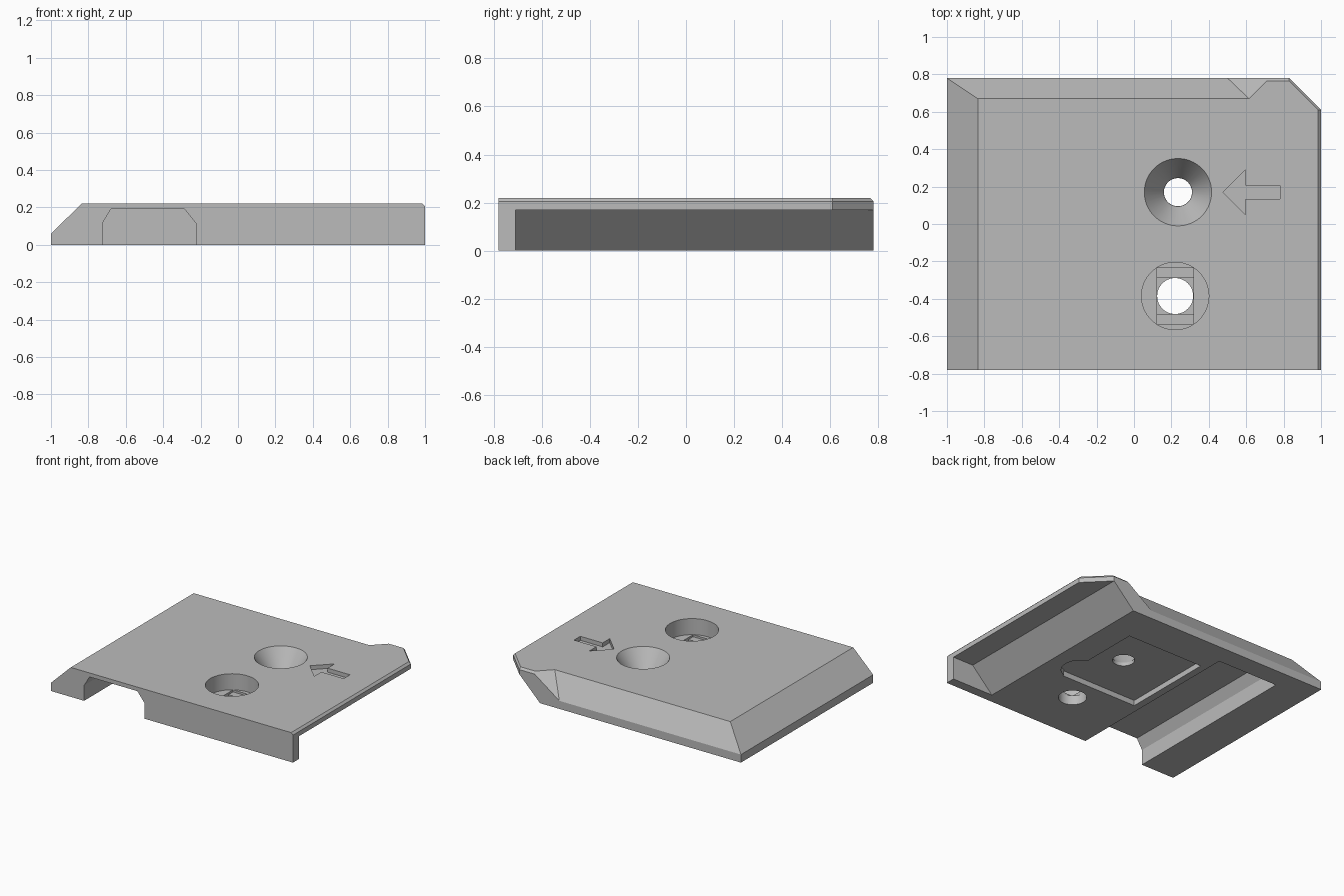
import bpy, bmesh
from mathutils import Vector

if "Cube" in bpy.data.objects:
    bpy.data.objects.remove(bpy.data.objects["Cube"])


def to_object(bm, name):
    bmesh.ops.recalc_face_normals(bm, faces=bm.faces)
    mesh = bpy.data.meshes.new(name)
    bm.to_mesh(mesh)
    bm.free()
    ob = bpy.data.objects.new(name, mesh)
    bpy.context.collection.objects.link(ob)
    return ob


def block(name, lo, hi, planes=()):
    """Box trimmed by planes; each plane is (point, outward normal)."""
    bm = bmesh.new()
    bmesh.ops.create_cube(bm, size=1)
    lo, hi = Vector(lo), Vector(hi)
    for v in bm.verts:
        v.co = (lo + hi) / 2 + v.co * (hi - lo)
    for point, normal in planes:
        bmesh.ops.bisect_plane(bm, geom=bm.verts[:] + bm.edges[:] + bm.faces[:],
                               plane_co=point, plane_no=Vector(normal).normalized(),
                               clear_outer=True)
        bmesh.ops.holes_fill(bm, edges=bm.edges[:])
    return to_object(bm, name)


def round_cutter(name, x, y, z0, z1, r0, r1):
    bm = bmesh.new()
    bmesh.ops.create_cone(bm, cap_ends=True, segments=64,
                          radius1=r0, radius2=r1, depth=z1 - z0)
    bmesh.ops.translate(bm, verts=bm.verts, vec=(x, y, (z0 + z1) / 2))
    return to_object(bm, name)


def prism(name, outline, z0, z1):
    bm = bmesh.new()
    face = bm.faces.new([bm.verts.new((x, y, z0)) for x, y in outline])
    ext = bmesh.ops.extrude_face_region(bm, geom=[face])["geom"]
    bmesh.ops.translate(bm, vec=(0, 0, z1 - z0),
                        verts=[g for g in ext if isinstance(g, bmesh.types.BMVert)])
    return to_object(bm, name)


# Main plate: left bevel, clipped rear corner and fine top edge bevels
TOP, LOW, EDGE, BACK = 0.22, 0.06, 0.205, 0.78
plate = block("mounting_plate", (-1, -BACK, 0), (1, BACK, TOP), [
    ((-1, 0, LOW), (-0.16, 0, 0.165)),
    ((0.83, BACK, 0), (1, 1, 0)),
    ((1, 0, EDGE), (1, 0, 1)),
    ((0, BACK, EDGE), (0, 1, 1)),
    ((0.83, BACK, EDGE), (1, 1, 1)),
])

# Rear bevel, stopping at a slanted flank beside the corner lug
a, b, c = Vector((0.5, BACK, LOW)), Vector((0.615, 0.67, TOP)), Vector((0.725, BACK, TOP))
flank = (b - a).cross(c - a)
if flank.x < 0:
    flank.negate()
cutters = [block("rear_bevel_cut", (-1.3, 0.4, -0.1), (1, 1, 0.5), [
    (a, (0, -0.16, -0.11)), (a, flank)])]

# Undercut below the right edge, closed at the front
cutters.append(block("side_undercut", (0.5, -0.71, -0.2), (1.2, 1, 0.17),
                     [((0.66, 0, 0), (-1, 0, 1))]))

# Blind channel from the front
cutters.append(block("front_channel", (-0.725, -1, -0.1), (-0.225, 0.63, 0.19), [
    ((-0.725, 0, 0.115), (-0.075, 0, 0.045)),
    ((-0.225, 0, 0.115), (0.075, 0, 0.06))]))

# Shallow pocket underneath with a round relief at one corner
cutters.append(block("bottom_pocket", (-0.17, -0.2, -0.1), (0.46, 0.5, 0.04)))
cutters.append(round_cutter("pocket_relief", 0.42, -0.065, -0.1, 0.04, 0.13, 0.13))

# Countersunk hole
hx, hy = 0.235, 0.17
cutters.append(round_cutter("countersink", hx, hy, 0.065, TOP, 0.076, 0.18))
cutters.append(round_cutter("countersunk_hole", hx, hy, -0.1, 0.3, 0.075, 0.075))

# Counterbored hole with stepped slot and square below its floor
bx, by, w = 0.22, -0.385, 0.097
cutters.append(round_cutter("counterbore", bx, by, 0.1, 0.3, 0.18, 0.18))
cutters.append(block("bore_slot", (bx - w, by - 0.151, 0.085), (bx + w, by + 0.151, 0.15)))
cutters.append(block("bore_square", (bx - w, by - w, 0.07), (bx + w, by + w, 0.14)))
cutters.append(round_cutter("bore_hole", bx, by, -0.1, 0.3, 0.096, 0.096))

# Engraved arrow
half = [(0.595, 0.12), (0.595, 0.037), (0.78, 0.037)]
arrow = [(0.475, hy)] + [(x, hy + d) for x, d in half] + [(x, hy - d) for x, d in reversed(half)]
cutters.append(prism("arrow_engraving", arrow, TOP - 0.03, 0.3))

# Cut everything from the plate
bpy.context.view_layer.objects.active = plate
for cutter in cutters:
    mod = plate.modifiers.new(cutter.name, "BOOLEAN")
    mod.operation, mod.solver, mod.object = "DIFFERENCE", "EXACT", cutter
    bpy.ops.object.modifier_apply(modifier=mod.name)
    bpy.data.objects.remove(cutter)

# Colour and shading
grey = bpy.data.materials.new("plain_grey")
grey.use_nodes = True
colour = (0.5, 0.5, 0.5, 1)
grey.diffuse_color = colour
grey.node_tree.nodes["Principled BSDF"].inputs["Base Color"].default_value = colour
plate.data.materials.clear()
plate.data.materials.append(grey)
for face in plate.data.polygons:
    face.material_index = 0

bpy.ops.object.select_all(action="DESELECT")
plate.select_set(True)
bpy.ops.object.shade_smooth_by_angle(angle=0.4)
